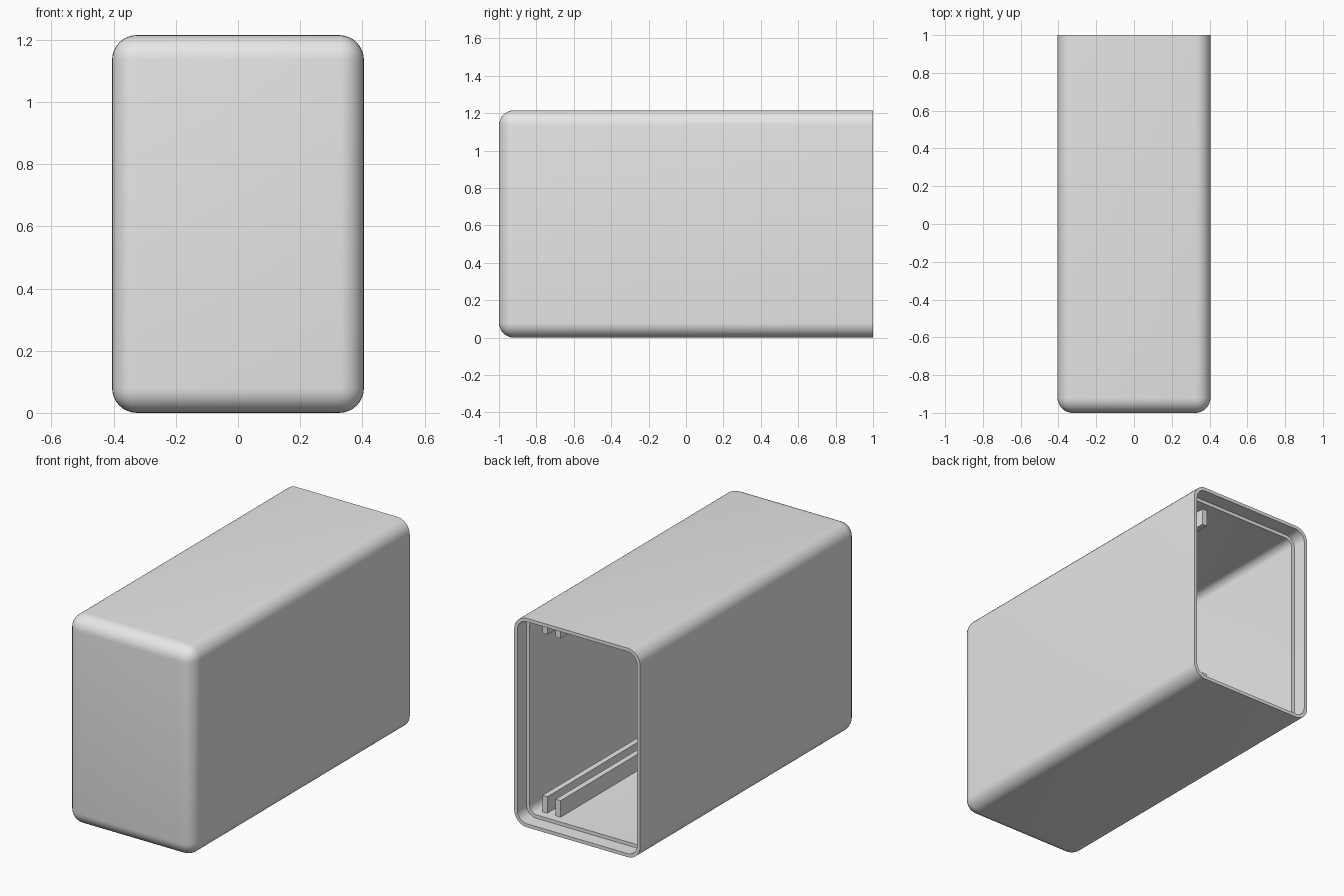
import bpy, bmesh, math

if "Cube" in bpy.data.objects:
    bpy.data.objects.remove(bpy.data.objects["Cube"])

HALF_W, HEIGHT = 0.405, 1.215
WALL, LIP = 0.04, 0.02

grey = bpy.data.materials.new("light_grey")
grey.diffuse_color = (0.8, 0.8, 0.8, 1)
grey.use_nodes = True
grey.node_tree.nodes["Principled BSDF"].inputs["Base Color"].default_value = grey.diffuse_color


def box(name, x0, x1, y0, y1, z0, z1, radius=0, round_front=True):
    """Box whose long edges (and front edges if asked) are rounded; back stays flat."""
    bm = bmesh.new()
    bmesh.ops.create_cube(bm, size=1)
    for v in bm.verts:
        v.co = (x1 if v.co.x > 0 else x0,
                y1 if v.co.y > 0 else y0,
                z1 if v.co.z > 0 else z0)
    if radius:
        edges = []
        for e in bm.edges:
            a, b = e.verts[0].co.y, e.verts[1].co.y
            lengthwise = abs(a - b) > 1e-6
            front = not lengthwise and abs(a - y0) < 1e-6
            if lengthwise or (front and round_front):
                edges.append(e)
        bmesh.ops.bevel(bm, geom=edges, offset=radius, offset_type='OFFSET',
                        segments=8, profile=0.5, affect='EDGES')
    bmesh.ops.recalc_face_normals(bm, faces=bm.faces)
    mesh = bpy.data.meshes.new(name)
    bm.to_mesh(mesh)
    bm.free()
    mesh.materials.append(grey)
    ob = bpy.data.objects.new(name, mesh)
    bpy.context.collection.objects.link(ob)
    return ob


def inset_box(name, inset, y0, radius, round_front):
    """Cutter following the outer shape, shrunk by inset and running out the back."""
    return box(name, -HALF_W + inset, HALF_W - inset, y0, 1.2,
               inset, HEIGHT - inset, radius, round_front)


# Outer case, hollowed by a cavity and a stepped lip at the open back
case = box("case_shell", -HALF_W, HALF_W, -1, 1, 0, HEIGHT, 0.08)
cutters = [inset_box("cavity_cutter", WALL, -1 + WALL, 0.045, True),
           inset_box("lip_cutter", LIP, 0.915, 0.062, False)]
bpy.context.view_layer.objects.active = case
case.select_set(True)
for cutter in cutters:
    mod = case.modifiers.new("cut", 'BOOLEAN')
    mod.operation = 'DIFFERENCE'
    mod.solver = 'EXACT'
    mod.object = cutter
    bpy.ops.object.modifier_apply(modifier=mod.name)
    bpy.data.objects.remove(cutter)
bpy.ops.object.shade_smooth_by_angle(angle=math.radians(30))

# Pairs of guide rails on the floor and the ceiling
for x, side in ((0.201, "inner"), (0.286, "outer")):
    for level, z0, z1 in (("floor", WALL - 0.01, WALL + 0.096),
                          ("ceiling", HEIGHT - WALL - 0.096, HEIGHT - WALL + 0.01)):
        box(f"{level}_rail_{side}", x, x + 0.032, -1 + WALL - 0.005, 0.865, z0, z1)
